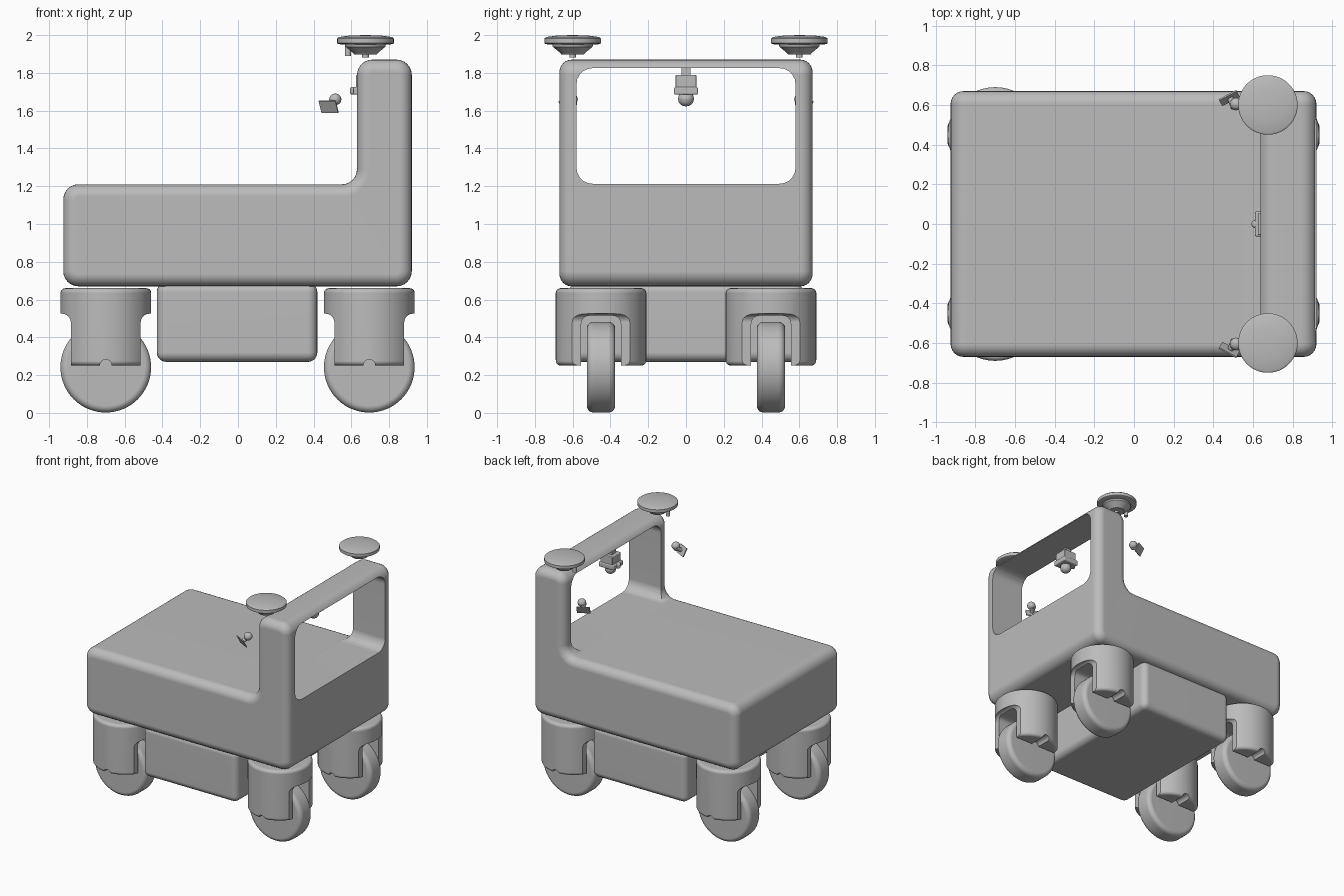
import bpy, bmesh, math
from mathutils import Vector, Matrix

if "Cube" in bpy.data.objects:
    bpy.data.objects.remove(bpy.data.objects["Cube"])

grey = bpy.data.materials.new("plain grey")
grey.use_nodes = True
colour = (0.5, 0.5, 0.5, 1)
grey.diffuse_color = colour
grey.node_tree.nodes["Principled BSDF"].inputs["Base Color"].default_value = colour
parts = []


def finish(name, bm, part=True):
    bmesh.ops.recalc_face_normals(bm, faces=bm.faces)
    mesh = bpy.data.meshes.new(name)
    bm.to_mesh(mesh)
    bm.free()
    mesh.materials.append(grey)
    ob = bpy.data.objects.new(name, mesh)
    bpy.context.collection.objects.link(ob)
    if part:
        parts.append(ob)
    else:
        ob.hide_render = True
    return ob


def round_edges(bm, edges, radius, segments=5):
    bmesh.ops.bevel(bm, geom=list(edges), offset=radius, segments=segments,
                    profile=0.5, affect='EDGES', clamp_overlap=True)


def along(bm, axis):
    """Edges parallel to one axis."""
    return [e for e in bm.edges
            if abs((e.verts[0].co - e.verts[1].co).normalized()[axis]) > 0.99]


def box(name, lo, hi, radius=0, axis=None, part=True):
    bm = bmesh.new()
    lo, hi = Vector(lo), Vector(hi)
    bmesh.ops.create_cube(bm, size=1, matrix=Matrix.Translation((lo + hi) / 2)
                          @ Matrix.Diagonal((*(hi - lo), 1)))
    if radius:
        round_edges(bm, bm.edges if axis is None else along(bm, axis), radius)
    return finish(name, bm, part)


def lathe(name, profile, centre=(0, 0, 0), axis='Z', steps=48, part=True):
    """Spin (radius, height) points about an axis; ends lie on the axis."""
    bm = bmesh.new()
    verts = [bm.verts.new((r, 0, h)) for r, h in profile]
    edges = [bm.edges.new(p) for p in zip(verts, verts[1:])]
    bmesh.ops.spin(bm, geom=verts + edges, cent=(0, 0, 0), axis=(0, 0, 1),
                   angle=math.tau, steps=steps)
    bmesh.ops.remove_doubles(bm, verts=bm.verts, dist=0.0005)
    if axis == 'Y':
        bm.transform(Matrix.Rotation(math.pi / 2, 4, 'X'))
    bm.transform(Matrix.Translation(centre))
    return finish(name, bm, part)


def drum(radius, half, r):
    """Profile of a cylinder with rounded rims."""
    arc = [(radius - r + r * math.cos(a), half - r + r * math.sin(a))
           for a in (math.radians(18 * i) for i in range(6))]
    return [(0, -half)] + [(x, -y) for x, y in reversed(arc)] + arc + [(0, half)]


def cut(ob, cutters):
    bpy.context.view_layer.objects.active = ob
    for c in cutters:
        mod = ob.modifiers.new("cut", 'BOOLEAN')
        mod.object, mod.operation, mod.solver = c, 'DIFFERENCE', 'EXACT'
        bpy.ops.object.modifier_apply(modifier=mod.name)
        bpy.data.objects.remove(c)


# Chassis: L-shaped side profile with rounded corners
bm = bmesh.new()
outline = [(-0.925, 0.67), (0.92, 0.67), (0.92, 1.87), (0.63, 1.87), (0.63, 1.21), (-0.925, 1.21)]
side = bm.faces.new([bm.verts.new((x, -0.67, z)) for x, z in outline])
new = bmesh.ops.extrude_face_region(bm, geom=[side])["geom"]
bmesh.ops.translate(bm, verts=[v for v in new if isinstance(v, bmesh.types.BMVert)], vec=(0, 1.34, 0))
bmesh.ops.recalc_face_normals(bm, faces=bm.faces)
round_edges(bm, along(bm, 1), 0.08, 6)
rims = [e for e in bm.edges if abs(e.verts[0].co.y - e.verts[1].co.y) < 0.001]
round_edges(bm, rims, 0.065, 6)
chassis = finish("chassis", bm)
cut(chassis, [box("window_cutter", (0.5, -0.58, 1.213), (1.1, 0.58, 1.825), 0.085, 0, part=False)])

# Underslung battery case
box("battery_case", (-0.43, -0.62, 0.27), (0.42, 0.62, 0.69), 0.05)

# Caster housing: drum with flattened sides, wheel slot and axle notch
housing = lathe("caster_housing", drum(0.24, 0.205, 0.025), (0, 0, 0.455))
cutters = [box("slot_cutter", (-0.4, -0.105, 0.1), (0.4, 0.105, 0.515), 0.045, 0, part=False),
           lathe("notch_cutter", drum(0.032, 0.4, 0.005), (0, 0, 0.25), 'Y', 16, part=False)]
for s in (-1, 1):
    a, b = sorted((s * 0.185, s * 0.5))
    cutters.append(box("flat_cutter", (a, -0.4, 0.1), (b, 0.4, 0.525), 0.045, 1, part=False))
cut(housing, cutters)
wheel = lathe("wheel", drum(0.24, 0.075, 0.035), (0, 0, 0.242), 'Y', 64)

# Place the four casters
for ob in (housing, wheel):
    parts.remove(ob)
    for x in (-0.7, 0.695):
        for y in (-0.45, 0.45):
            twin = ob.copy()
            twin.location = (x, y, 0)
            bpy.context.collection.objects.link(twin)
            parts.append(twin)
    bpy.data.objects.remove(ob)

for s in (-1, 1):
    # Antenna dish with tapered base, stem and side peg
    lathe("antenna_dish", [(0, 2.0), (0.08, 1.998), (0.14, 1.99), (0.15, 1.982), (0.15, 1.957),
                           (0.142, 1.952), (0.108, 1.95), (0.105, 1.938), (0.065, 1.905),
                           (0.06, 1.898), (0.018, 1.898), (0.018, 1.882), (0, 1.882)],
          (0.675, s * 0.6, 0))
    lathe("antenna_peg", [(0, 1.955), (0.016, 1.955), (0.016, 1.89), (0, 1.89)],
          (0.582, s * 0.6, 0), steps=16)

    # Side lamp: tilted plate on a ball joint
    tilt = Vector((-0.4, s * 0.75, -0.45)).to_track_quat('Z', 'Y').to_matrix().to_4x4()
    plate = box("lamp_plate", (-0.05, -0.035, -0.004), (0.05, 0.035, 0.004))
    plate.data.transform(Matrix.Translation((0.48, s * 0.635, 1.62)) @ tilt)
    stem = lathe("lamp_stem", [(0, -0.05), (0.022, -0.05), (0.016, -0.02), (0.016, 0), (0, 0)], steps=16)
    stem.data.transform(Matrix.Translation((0.487, s * 0.63, 1.625)) @ tilt)
    lathe("lamp_joint", drum(0.032, 0.03, 0.029), (0.515, s * 0.605, 1.66), steps=16)

# Centre camera hung under the cross bar
box("camera_mount", (0.65, -0.025, 1.78), (0.7, 0.025, 1.83))
box("camera_body", (0.625, -0.055, 1.715), (0.735, 0.055, 1.79), 0.006)
box("camera_skirt", (0.61, -0.063, 1.685), (0.745, 0.063, 1.725), 0.008)
lathe("camera_lens", drum(0.042, 0.04, 0.039), (0.68, 0, 1.663), steps=24)
lathe("camera_knob", drum(0.02, 0.02, 0.012), (0.612, 0, 1.705), steps=16)

# Smooth shading with crisp edges
bpy.ops.object.select_all(action='DESELECT')
for ob in parts:
    ob.select_set(True)
bpy.context.view_layer.objects.active = chassis
bpy.ops.object.shade_smooth_by_angle(angle=math.radians(35))
for ob in parts:
    ob.modifiers.new("even shading", 'WEIGHTED_NORMAL').keep_sharp = True
